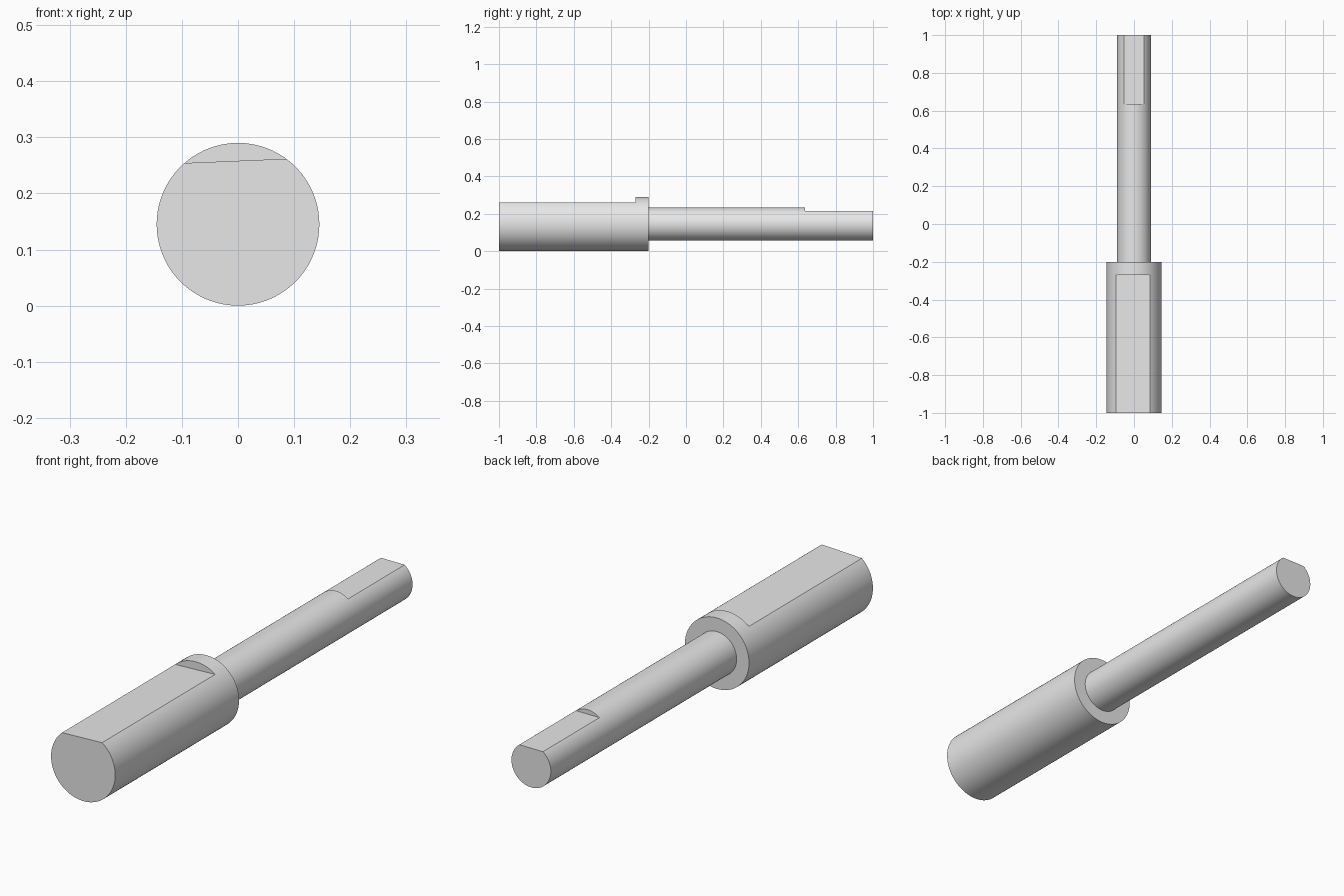
import bpy
import math
from mathutils import Matrix, Vector

cube = bpy.data.objects.get("Cube")
if cube:
    bpy.data.objects.remove(cube, do_unlink=True)

AXIS_Z = 0.145

steel = bpy.data.materials.new("plain grey steel")
steel.use_nodes = True
grey = (0.8, 0.8, 0.8, 1)
steel.diffuse_color = grey
steel.node_tree.nodes["Principled BSDF"].inputs["Base Color"].default_value = grey


def rod(name, radius, y0, y1):
    """Cylinder lying along y."""
    bpy.ops.mesh.primitive_cylinder_add(
        vertices=72, radius=radius, depth=y1 - y0,
        location=(0, (y0 + y1) / 2, AXIS_Z), rotation=(math.pi / 2, 0, 0))
    obj = bpy.context.object
    obj.name = name
    obj.data.materials.append(steel)
    return obj


def mill_flat(obj, height, y0, y1, tilt=0.0):
    """Cut a flat at a height above the axis, rolled about the axis by tilt."""
    bpy.ops.mesh.primitive_cube_add(size=1)
    cutter = bpy.context.object
    cutter.name = obj.name + "_cutter"
    cutter.hide_render = True
    cutter.data.materials.append(steel)
    cutter.matrix_world = (
        Matrix.Translation((0, (y0 + y1) / 2, AXIS_Z))
        @ Matrix.Rotation(tilt, 4, 'Y')
        @ Matrix.Translation((0, 0, height + 0.1))
        @ Matrix.Diagonal(Vector((0.5, y1 - y0, 0.2, 1))))
    bpy.context.view_layer.objects.active = obj
    mod = obj.modifiers.new("flat", 'BOOLEAN')
    mod.operation = 'DIFFERENCE'
    mod.solver = 'EXACT'
    mod.object = cutter
    bpy.ops.object.modifier_apply(modifier=mod.name)
    bpy.data.objects.remove(cutter, do_unlink=True)


# Thick handle, its flat stopping short of the collar
handle = rod("handle", 0.145, -1.0, -0.2)
mill_flat(handle, 0.113, -1.1, -0.27, tilt=-math.radians(2.4))

# Thin shaft, seated in the handle, with a flat at the tip
shaft = rod("shaft", 0.089, -0.25, 1.0)
mill_flat(shaft, 0.071, 0.635, 1.1)

# Round sides smooth, cut edges crisp
for part in (handle, shaft):
    bpy.ops.object.select_all(action='DESELECT')
    part.select_set(True)
    bpy.context.view_layer.objects.active = part
    bpy.ops.object.shade_smooth_by_angle(angle=math.radians(25))
